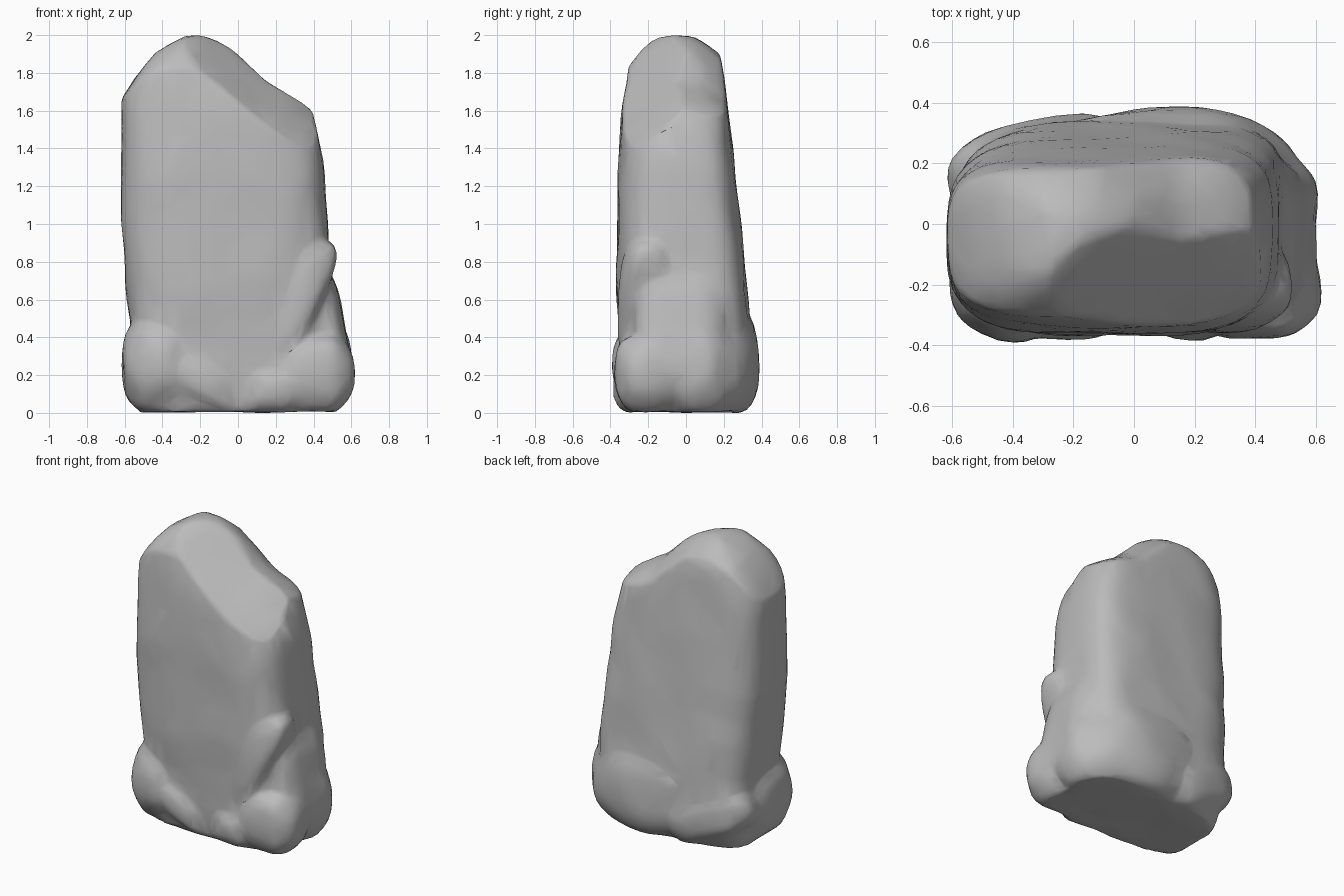
import bpy, bmesh, math
from mathutils import Vector, noise

cube = bpy.data.objects.get("Cube")
if cube:
    bpy.data.objects.remove(cube, do_unlink=True)

stone = bpy.data.materials.new("grey stone")
stone.use_nodes = True
stone.diffuse_color = (0.5, 0.5, 0.5, 1)
stone.node_tree.nodes["Principled BSDF"].inputs["Base Color"].default_value = (0.5, 0.5, 0.5, 1)


def curve(points, t):
    """Piecewise linear profile."""
    if t <= points[0][0]:
        return points[0][1]
    for (a, u), (b, v) in zip(points, points[1:]):
        if t <= b:
            return u + (v - u) * (t - a) / (b - a)
    return points[-1][1]


# Silhouettes of the slab: height against side position, crest height against x
LEFT = [(0, -.53), (.1, -.56), (.45, -.57), (.7, -.6), (1, -.615), (1.6, -.615)]
RIGHT = [(0, .5), (.1, .52), (.8, .485), (1, .475), (1.3, .455), (1.5, .42), (1.6, .395)]
FRONT = [(0, -.32), (.1, -.345), (.7, -.365), (1.2, -.365), (1.6, -.335), (1.85, -.3)]
BACK = [(0, .26), (.1, .31), (.27, .345), (.5, .335), (.8, .31), (1.2, .265), (1.6, .225), (1.9, .18)]
CREST = [(-.61, 1.68), (-.54, 1.79), (-.44, 1.91), (-.3, 1.995), (-.2, 1.995), (-.1, 1.96),
         (0, 1.905), (.1, 1.8), (.17, 1.745), (.3, 1.69), (.4, 1.63)]


def sgn_pow(v, p):
    return math.copysign(abs(v) ** p, v)


def slab():
    """Tall slab lofted from rounded rings, closed by a domed, sloping crest."""
    bm, rings, n = bmesh.new(), [], 64
    levels = [(i / 24 * 1.6, 1.0) for i in range(25)]
    levels += [(1.6, s) for s in (.95, .88, .78, .65, .5, .33, .16)]
    for zn, s in levels:
        ring = []
        for k in range(n):
            a = 2 * math.pi * k / n
            # the left back corner is squarer than the others
            p = .42 if k < n / 4 else .58
            u, v = sgn_pow(math.cos(a), p), sgn_pow(math.sin(a), p)
            x0, x1 = curve(LEFT, zn), curve(RIGHT, zn)
            x = (x0 + x1) / 2 + u * s * (x1 - x0) / 2
            # the front edge is cut lower than the back edge
            drop = (.115 - .035 * v) * min(1, 1.6 * (1 - abs(u)))
            drop += .08 * max(0, u) * max(0, v)
            edge = curve(CREST, x) - .02 - drop
            lift = max(0, (zn - .4) / 1.2)
            z = zn + (edge - 1.6) * lift
            y0, y1 = curve(FRONT, z), curve(BACK, z)
            y = (y0 + y1) / 2 + v * s * (y1 - y0) / 2
            if s < 1:
                rise = min(1, (1 - s) / .85)
                z += (curve(CREST, x) - z) * math.sin(rise * math.pi / 2)
            ring.append(bm.verts.new((x, y, z)))
        rings.append(ring)
    for lo, hi in zip(rings, rings[1:]):
        for k in range(n):
            bm.faces.new((lo[k], lo[(k + 1) % n], hi[(k + 1) % n], hi[k]))
    bm.faces.new(rings[0][::-1])
    bm.faces.new(rings[-1])
    # broad broken facet across the upper left of the front
    cut = bmesh.ops.bisect_plane(bm, geom=bm.verts[:] + bm.edges[:] + bm.faces[:],
                                 plane_co=(-.3, -.3, 1.88), plane_no=(.126, -.144, .17),
                                 clear_outer=True)
    rim = [e for e in cut["geom_cut"] if isinstance(e, bmesh.types.BMEdge)]
    bmesh.ops.holes_fill(bm, edges=rim)
    return finish(bm, "slab")


def boulder(name, centre, radii, power=.75, turn=0, tilt=0, seed=0):
    """Boxy lump with uneven sides and a flat underside on the ground."""
    bm = bmesh.new()
    bmesh.ops.create_icosphere(bm, subdivisions=4, radius=1)
    for v in bm.verts:
        d = Vector([sgn_pow(c, power) for c in v.co])
        d *= 1 + .07 * noise.noise(v.co * 1.6 + Vector((seed, 0, 0)))
        p = Vector((d.x * radii[0], d.y * radii[1], d.z * radii[2]))
        x, z = p.x, p.z
        p.x, p.z = x * math.cos(tilt) + z * math.sin(tilt), z * math.cos(tilt) - x * math.sin(tilt)
        x, y = p.x, p.y
        p.x, p.y = x * math.cos(turn) - y * math.sin(turn), x * math.sin(turn) + y * math.cos(turn)
        v.co = p + Vector(centre)
        v.co.z = max(v.co.z, 0)
    return finish(bm, name)


def finish(bm, name):
    bmesh.ops.recalc_face_normals(bm, faces=bm.faces)
    mesh = bpy.data.meshes.new(name)
    bm.to_mesh(mesh)
    bm.free()
    mesh.materials.append(stone)
    ob = bpy.data.objects.new(name, mesh)
    bpy.context.collection.objects.link(ob)
    return ob


parts = [
    slab(),
    # lumps around the foot
    boulder("right_foot", (-.4, -.11, .25), (.225, .27, .27), power=.8, seed=1),
    boulder("right_front_slope", (-.2, -.2, .17), (.27, .18, .12), tilt=.5, seed=9),
    boulder("left_foot", (.41, -.2, .2), (.2, .185, .215), seed=2),
    boulder("left_flank", (.4, -.03, .43), (.175, .25, .35), power=.65, tilt=-.2, seed=3),
    boulder("left_back_foot", (.41, .06, .24), (.195, .2, .27), power=.85, seed=4),
    boulder("front_shoulder", (.31, -.2, .56), (.13, .16, .38), tilt=.4, seed=5),
    boulder("back_ridge", (.1, .14, .28), (.45, .25, .35), power=.88, seed=6),
    boulder("right_back_foot", (-.3, .16, .2), (.31, .19, .17), turn=.15, tilt=.35, seed=7),
    boulder("front_wedge", (.17, -.24, .12), (.17, .14, .13), seed=8),
]

# Fuse everything into one weathered body
for ob in bpy.context.selected_objects:
    ob.select_set(False)
for ob in parts:
    ob.select_set(True)
body = parts[0]
bpy.context.view_layer.objects.active = body
bpy.ops.object.join()
body.name = body.data.name = "standing_stone"
fuse = body.modifiers.new("fuse", 'REMESH')
fuse.mode, fuse.voxel_size = 'VOXEL', .02
soften = body.modifiers.new("soften", 'SMOOTH')
soften.factor, soften.iterations = .5, 4
facet = body.modifiers.new("facet", 'DECIMATE')
facet.ratio = .08
for m in ("fuse", "soften"):
    bpy.ops.object.modifier_apply(modifier=m)

# Gentle unevenness over the surface, then thin out to broad facets
for v in body.data.vertices:
    v.co += v.normal * .01 * noise.noise(v.co * 4)
bpy.ops.object.modifier_apply(modifier="facet")

# Settle on the ground
low = min(v.co.z for v in body.data.vertices)
for v in body.data.vertices:
    v.co.z -= low
if not body.data.materials:
    body.data.materials.append(stone)
bpy.ops.object.shade_smooth_by_angle(angle=math.radians(45))
